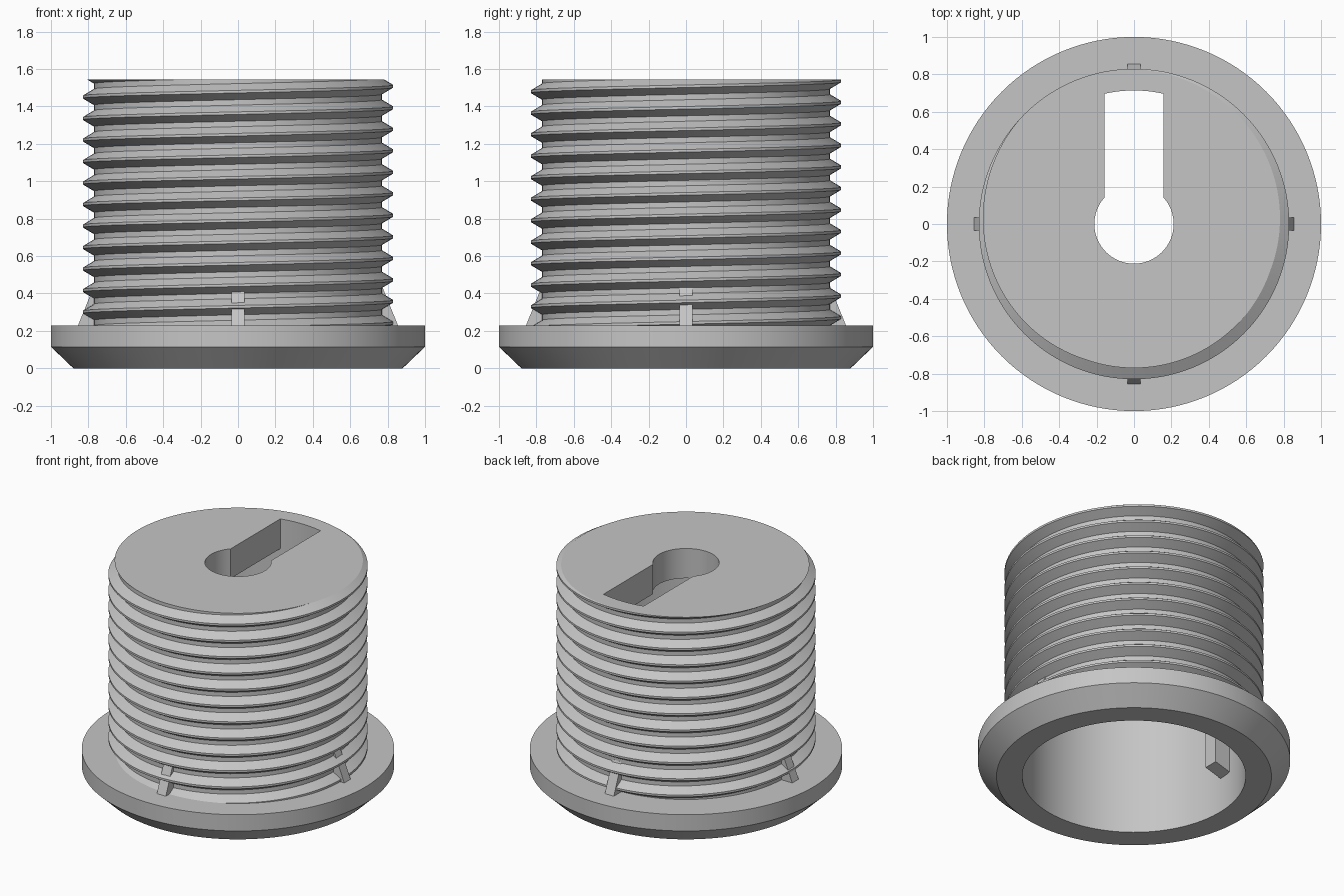
import bpy
import bmesh
from math import sin, cos, tau, pi, asin, sqrt, atan2

if "Cube" in bpy.data.objects:
    bpy.data.objects.remove(bpy.data.objects["Cube"], do_unlink=True)

SEGS = 128
TOP, FLANGE_TOP, ROOF_UNDERSIDE = 1.545, 0.23, 1.335
BORE = 0.715
ROOT, CREST, PITCH = 0.77, 0.83, 0.115
HOLE, SLOT_HALF = 0.212, 0.157

grey = bpy.data.materials.new("plain grey")
grey.use_nodes = True
grey.diffuse_color = (0.56, 0.56, 0.56, 1)
grey.node_tree.nodes["Principled BSDF"].inputs["Base Color"].default_value = grey.diffuse_color


def make(name, bm):
    bmesh.ops.recalc_face_normals(bm, faces=bm.faces)
    mesh = bpy.data.meshes.new(name)
    bm.to_mesh(mesh)
    bm.free()
    mesh.materials.append(grey)
    obj = bpy.data.objects.new(name, mesh)
    bpy.context.collection.objects.link(obj)
    return obj


def activate(obj):
    bpy.ops.object.select_all(action='DESELECT')
    obj.select_set(True)
    bpy.context.view_layer.objects.active = obj


def prism(name, outline, z0, z1):
    """Upright solid from a flat outline."""
    bm = bmesh.new()
    face = bm.faces.new([bm.verts.new((x, y, z0)) for x, y in outline])
    new = bmesh.ops.extrude_face_region(bm, geom=[face])["geom"]
    verts = [v for v in new if isinstance(v, bmesh.types.BMVert)]
    bmesh.ops.translate(bm, verts=verts, vec=(0, 0, z1 - z0))
    return make(name, bm)


def arc(radius, start, end, steps):
    return [(radius * cos(start + (end - start) * i / steps),
             radius * sin(start + (end - start) * i / steps)) for i in range(steps + 1)]


def side_wedge(name, profile, y0, y1, angle):
    """Wedge with an (r, z) profile, given a width and turned about z."""
    bm = bmesh.new()
    rows = [[bm.verts.new((r * cos(angle) - y * sin(angle),
                           r * sin(angle) + y * cos(angle), z)) for r, z in profile]
            for y in (y0, y1)]
    n = len(profile)
    bm.faces.new(rows[0])
    bm.faces.new(rows[1])
    for i in range(n):
        j = (i + 1) % n
        bm.faces.new((rows[0][i], rows[0][j], rows[1][j], rows[1][i]))
    return make(name, bm)


# Threaded barrel: helical strip, trimmed flat at both ends
tooth = [(CREST, -0.007), (CREST, 0.007), (ROOT, 0.043), (ROOT, 0.072), (CREST, PITCH - 0.007)]
bm = bmesh.new()
previous = None
for i in range(SEGS * 16 + 1):
    a = tau * i / SEGS
    lift = 1.393 - 12 * PITCH + PITCH * i / SEGS
    row = [bm.verts.new((r * cos(a), r * sin(a), z + lift)) for r, z in tooth]
    if previous:
        for k in range(len(tooth) - 1):
            bm.faces.new((previous[k], row[k], row[k + 1], previous[k + 1]))
    previous = row
bmesh.ops.remove_doubles(bm, verts=bm.verts, dist=0.0005)
for z, direction in ((FLANGE_TOP, -1), (TOP, 1)):
    bmesh.ops.bisect_plane(bm, geom=bm.verts[:] + bm.edges[:] + bm.faces[:], dist=0.00001,
                           plane_co=(0, 0, z), plane_no=(0, 0, direction), clear_outer=True)
    rim = [e for e in bm.edges if e.is_boundary and all(abs(v.co.z - z) < 0.0001 for v in e.verts)]
    bmesh.ops.edgeloop_fill(bm, edges=rim)
barrel = make("threaded_barrel", bm)

# Hollow bore and keyhole opening in the roof
bore = prism("bore_cutter", arc(BORE, 0, tau, SEGS)[:-1], 0, ROOF_UNDERSIDE)
mouth = asin(SLOT_HALF / HOLE)
end = asin(SLOT_HALF / BORE)
keyhole_outline = (arc(HOLE, pi / 2 + mouth, pi / 2 - mouth + tau, 48)
                   + arc(BORE - 0.001, pi / 2 - end, pi / 2 + end, 12))
keyhole = prism("keyhole_cutter", keyhole_outline, ROOF_UNDERSIDE - 0.1, TOP + 0.1)
for cutter in (bore, keyhole):
    cutter.hide_render = True
    mod = barrel.modifiers.new(cutter.name, 'BOOLEAN')
    mod.operation = 'DIFFERENCE'
    mod.solver = 'EXACT'
    mod.object = cutter
    activate(barrel)
    bpy.ops.object.modifier_apply(modifier=mod.name)
    bpy.data.objects.remove(cutter, do_unlink=True)

# Flange ring with chamfered underside
bm = bmesh.new()
ring = [(BORE, 0), (0.88, 0), (1, 0.115), (1, FLANGE_TOP), (BORE, FLANGE_TOP)]
loops = [[bm.verts.new((r * cos(tau * i / SEGS), r * sin(tau * i / SEGS), z)) for r, z in ring]
         for i in range(SEGS)]
for i in range(SEGS):
    a, b = loops[i], loops[(i + 1) % SEGS]
    for k in range(len(ring)):
        m = (k + 1) % len(ring)
        bm.faces.new((a[k], b[k], b[m], a[m]))
flange = make("flange", bm)

# Four sloped fins where the barrel meets the flange
for i, side in enumerate(("left", "back", "right", "front")):
    side_wedge(side + "_fin", [(0.74, 0.225), (0.857, 0.225), (0.77, 0.44), (0.74, 0.44)],
               -0.035, 0.035, i * pi / 2)

# Stop rib inside the bore
side_wedge("inner_stop_rib", [(0.59, 0.28), (0.73, 0.24), (0.73, ROOF_UNDERSIDE + 0.02),
                              (0.59, ROOF_UNDERSIDE + 0.02)], -0.11, -0.01, pi)

# Smooth round surfaces, keep thread edges crisp
for obj in (barrel, flange):
    activate(obj)
    bpy.ops.object.shade_smooth_by_angle(angle=pi / 7)
